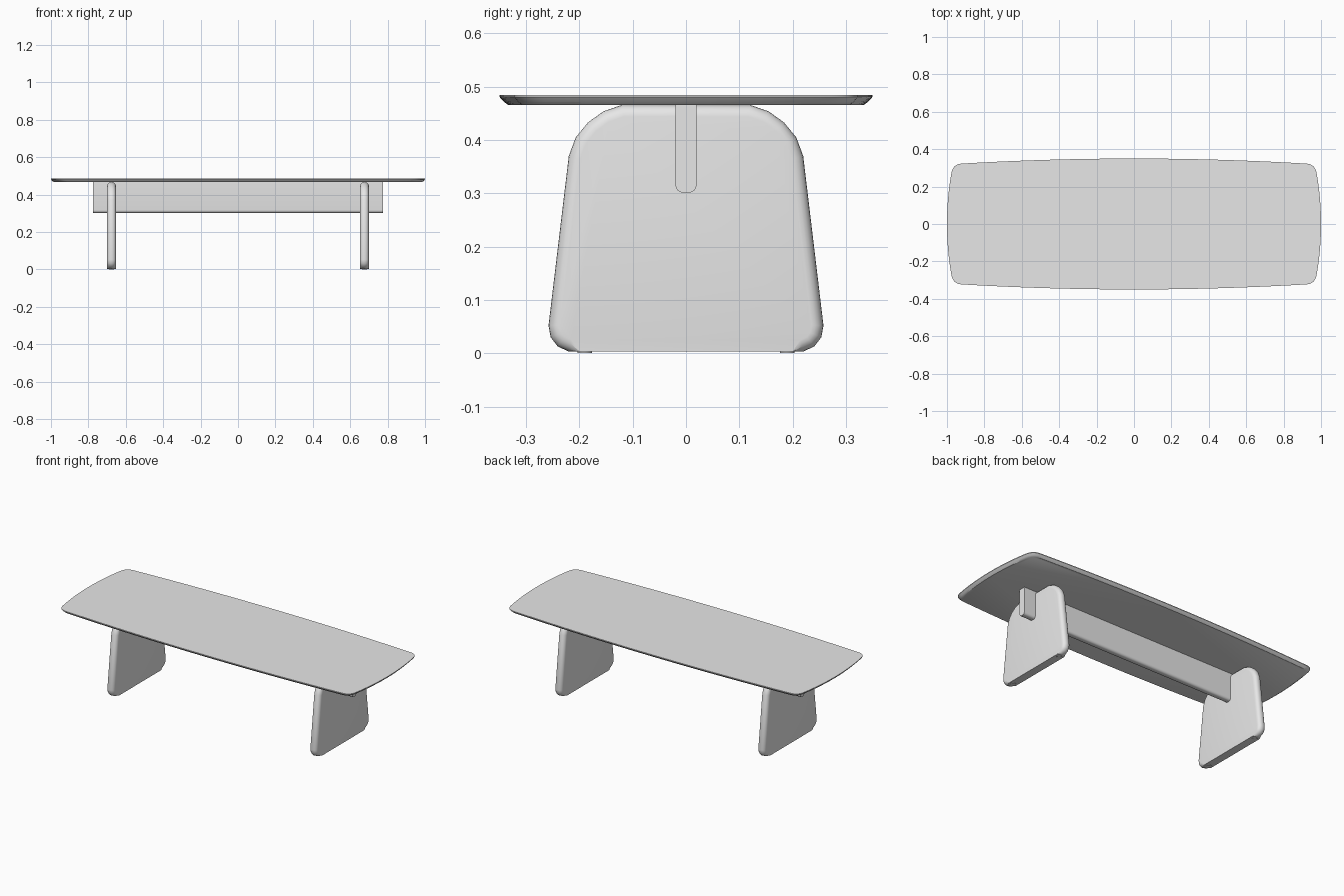
import bpy
import bmesh
import math
from mathutils import Vector

cube = bpy.data.objects.get("Cube")
if cube:
    bpy.data.objects.remove(cube, do_unlink=True)

grey = bpy.data.materials.new("plain grey")
grey.use_nodes = True
grey.diffuse_color = (0.8, 0.8, 0.8, 1)
grey.node_tree.nodes["Principled BSDF"].inputs["Base Color"].default_value = (0.8, 0.8, 0.8, 1)


def finish(name, bm, angle=35):
    """Turn a bmesh into a smooth-shaded object with sharp edges kept."""
    bmesh.ops.recalc_face_normals(bm, faces=bm.faces[:])
    mesh = bpy.data.meshes.new(name)
    bm.to_mesh(mesh)
    bm.free()
    mesh.materials.append(grey)
    mesh.shade_smooth()
    mesh.set_sharp_from_angle(angle=math.radians(angle))
    obj = bpy.data.objects.new(name, mesh)
    bpy.context.collection.objects.link(obj)
    return obj


def loft(rings):
    """Skin a stack of matching rings and cap both ends."""
    bm = bmesh.new()
    loops = [[bm.verts.new(p) for p in ring] for ring in rings]
    for low, high in zip(loops, loops[1:]):
        for i in range(len(low)):
            j = (i + 1) % len(low)
            bm.faces.new((low[i], low[j], high[j], high[i]))
    bm.faces.new(loops[0][::-1])
    bm.faces.new(loops[-1])
    return bm


def mirrored(half):
    """Close a half profile (y >= 0) into a full one."""
    return half + [(-y, z) for y, z in reversed(half)]


# Table top: bowed sides, rounded corners, undercut rim
STEPS = 12
quarter = []
for i in range(STEPS + 1):
    y = 0.27 * i / STEPS
    quarter.append(Vector((1 - 0.32 * y * y, y)))
side = []
for i in range(STEPS + 1):
    x = 0.925 * (1 - i / STEPS)
    side.append(Vector((x, 0.35 - 0.032 * x * x)))
start, control, end = quarter[-1], Vector((0.968, 0.32)), side[0]
for i in range(1, 8):
    t = i / 8
    quarter.append(start * (1 - t) ** 2 + control * 2 * t * (1 - t) + end * t * t)
quarter += side
half = quarter + [Vector((-p.x, p.y)) for p in quarter[-2::-1]]
outline = half + [Vector((p.x, -p.y)) for p in half[-2:0:-1]]
rings = []
for inset, z in ((0.016, 0.466), (0.008, 0.472), (0, 0.481), (0, 0.485)):
    rings.append([(p.x * (1 - inset), p.y * (1 - inset / 0.35), z) for p in outline])
finish("table_top", loft(rings))

# Panel legs: tapered slabs with rounded rims, on small glides
leg_half = [(0.20, 0.003), (0.22, 0.003), (0.241, 0.013), (0.254, 0.030), (0.258, 0.052),
            (0.22, 0.37), (0.207, 0.405), (0.184, 0.433), (0.155, 0.454), (0.12, 0.466)]
leg_profile = mirrored(leg_half)
THICK = 0.024
for label, x in (("left", 0.676), ("right", -0.676)):
    bm = loft([[(x + s * THICK, y, z) for y, z in leg_profile] for s in (-1, 1)])
    rim = [e for e in bm.edges if abs(e.verts[0].co.x - e.verts[1].co.x) < 1e-5]
    bmesh.ops.bevel(bm, geom=rim, offset=0.022, offset_type='OFFSET', segments=5,
                    profile=0.5, affect='EDGES', clamp_overlap=False)
    finish(label + "_leg", bm, 40)
    for end_name, y in (("front", -0.19), ("back", 0.19)):
        ring = [(x + 0.014 * math.cos(a), y + 0.014 * math.sin(a))
                for a in (math.tau * k / 16 for k in range(16))]
        finish(f"{label}_{end_name}_glide",
               loft([[(px, py, z) for px, py in ring] for z in (0, 0.008)]))

# Stretcher beam: rounded lower edges, passing through both legs
beam_profile = mirrored([(0.009, 0.302), (0.015, 0.305), (0.019, 0.311), (0.02, 0.317), (0.02, 0.467)])
finish("stretcher_beam", loft([[(x, y, z) for y, z in beam_profile] for x in (-0.775, 0.775)]))
